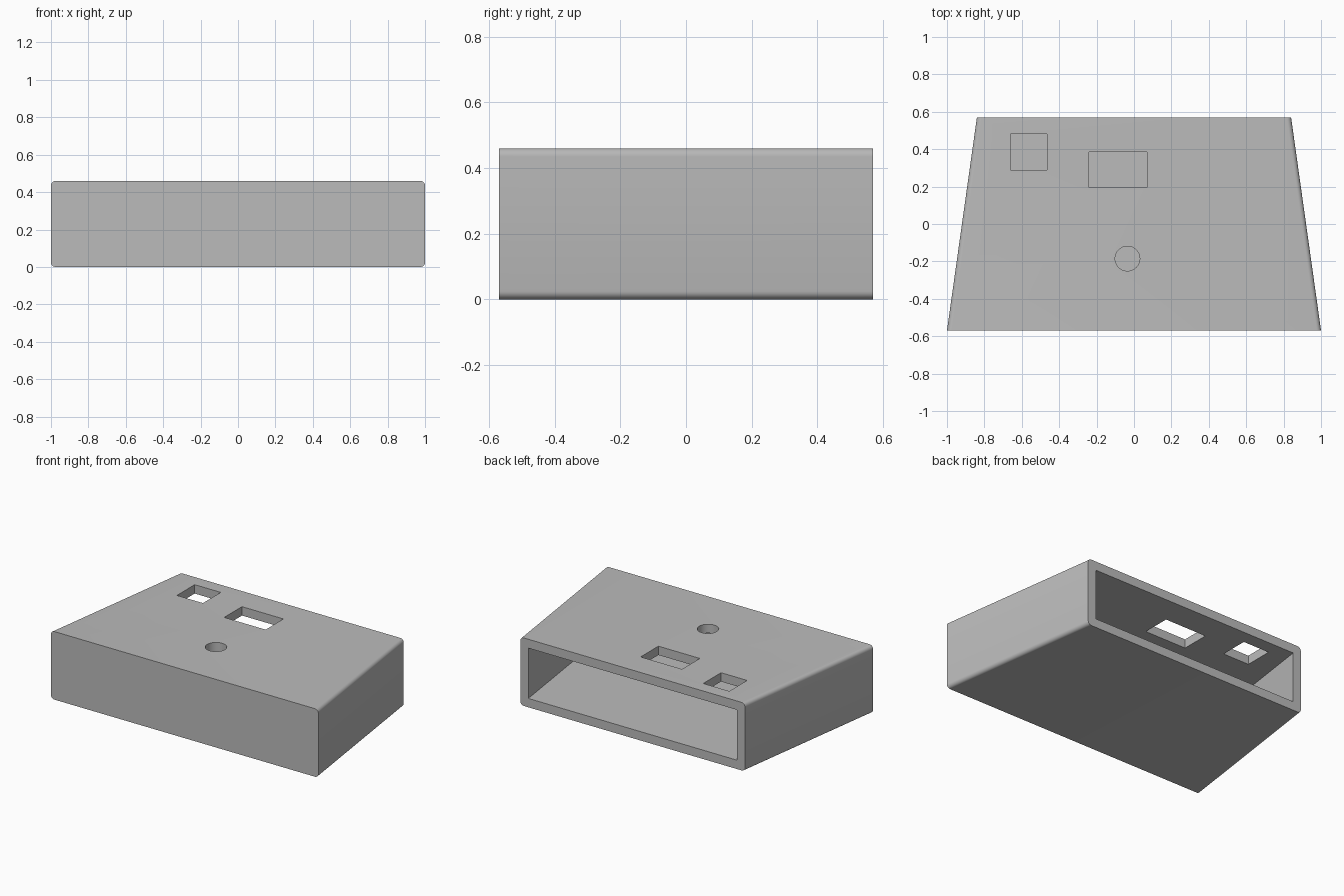
import bpy
import bmesh
from math import cos, sin, pi, radians

if "Cube" in bpy.data.objects:
    bpy.data.objects.remove(bpy.data.objects["Cube"], do_unlink=True)

HEIGHT, HALF_DEPTH, WALL = 0.46, 0.57, 0.06

grey = bpy.data.materials.new("plain grey")
grey.use_nodes = True
colour = (0.5, 0.5, 0.5, 1)
grey.diffuse_color = colour
grey.node_tree.nodes["Principled BSDF"].inputs["Base Color"].default_value = colour


def loft(name, lower, upper):
    """Closed solid between two matching outlines."""
    bm = bmesh.new()
    a = [bm.verts.new(p) for p in lower]
    b = [bm.verts.new(p) for p in upper]
    bm.faces.new(a)
    bm.faces.new(b)
    for i in range(len(a)):
        j = (i + 1) % len(a)
        bm.faces.new((a[i], a[j], b[j], b[i]))
    bmesh.ops.recalc_face_normals(bm, faces=bm.faces)
    mesh = bpy.data.meshes.new(name)
    bm.to_mesh(mesh)
    bm.free()
    mesh.materials.append(grey)
    obj = bpy.data.objects.new(name, mesh)
    bpy.context.collection.objects.link(obj)
    return obj


def section(y, inset=0.0, radius=0.0, steps=6):
    """Outline across the case at depth y, with optional rounded corners."""
    half = 0.92 - 0.16 * y / (2 * HALF_DEPTH) - inset
    rise = HEIGHT / 2 - inset
    points = []
    for quarter, (sx, sz) in enumerate([(1, 1), (-1, 1), (-1, -1), (1, -1)]):
        cx, cz = sx * (half - radius), HEIGHT / 2 + sz * (rise - radius)
        for k in range(steps + 1 if radius else 1):
            t = (quarter + k / steps) * pi / 2
            points.append((cx + radius * cos(t), y, cz + radius * sin(t)))
    return points


def hole(name, outline):
    """Vertical cutter through the top wall only."""
    return loft(name, [(x, y, HEIGHT / 2) for x, y in outline],
                [(x, y, HEIGHT + 0.1) for x, y in outline])


def rectangle(x0, x1, y0, y1):
    return [(x0, y0), (x1, y0), (x1, y1), (x0, y1)]


# Tapered outer case with rounded long edges
case = loft("case", section(-HALF_DEPTH, radius=0.025), section(HALF_DEPTH, radius=0.025))

# Cavity open at the back, and the three openings in the top
circle = [(-0.035 + 0.066 * cos(2 * pi * k / 48), -0.185 + 0.066 * sin(2 * pi * k / 48))
          for k in range(48)]
cutters = [
    loft("cavity", section(-HALF_DEPTH + WALL, WALL), section(HALF_DEPTH + 0.1, WALL)),
    hole("square_opening", rectangle(-0.66, -0.465, 0.29, 0.48)),
    hole("wide_opening", rectangle(-0.24, 0.07, 0.195, 0.385)),
    hole("round_opening", circle),
]

bpy.ops.object.select_all(action="DESELECT")
bpy.context.view_layer.objects.active = case
case.select_set(True)
for cutter in cutters:
    cut = case.modifiers.new(cutter.name, "BOOLEAN")
    cut.operation = "DIFFERENCE"
    cut.solver = "EXACT"
    cut.object = cutter
    bpy.ops.object.modifier_apply(modifier=cut.name)
    bpy.data.objects.remove(cutter, do_unlink=True)

bpy.ops.object.shade_smooth_by_angle(angle=radians(30))
